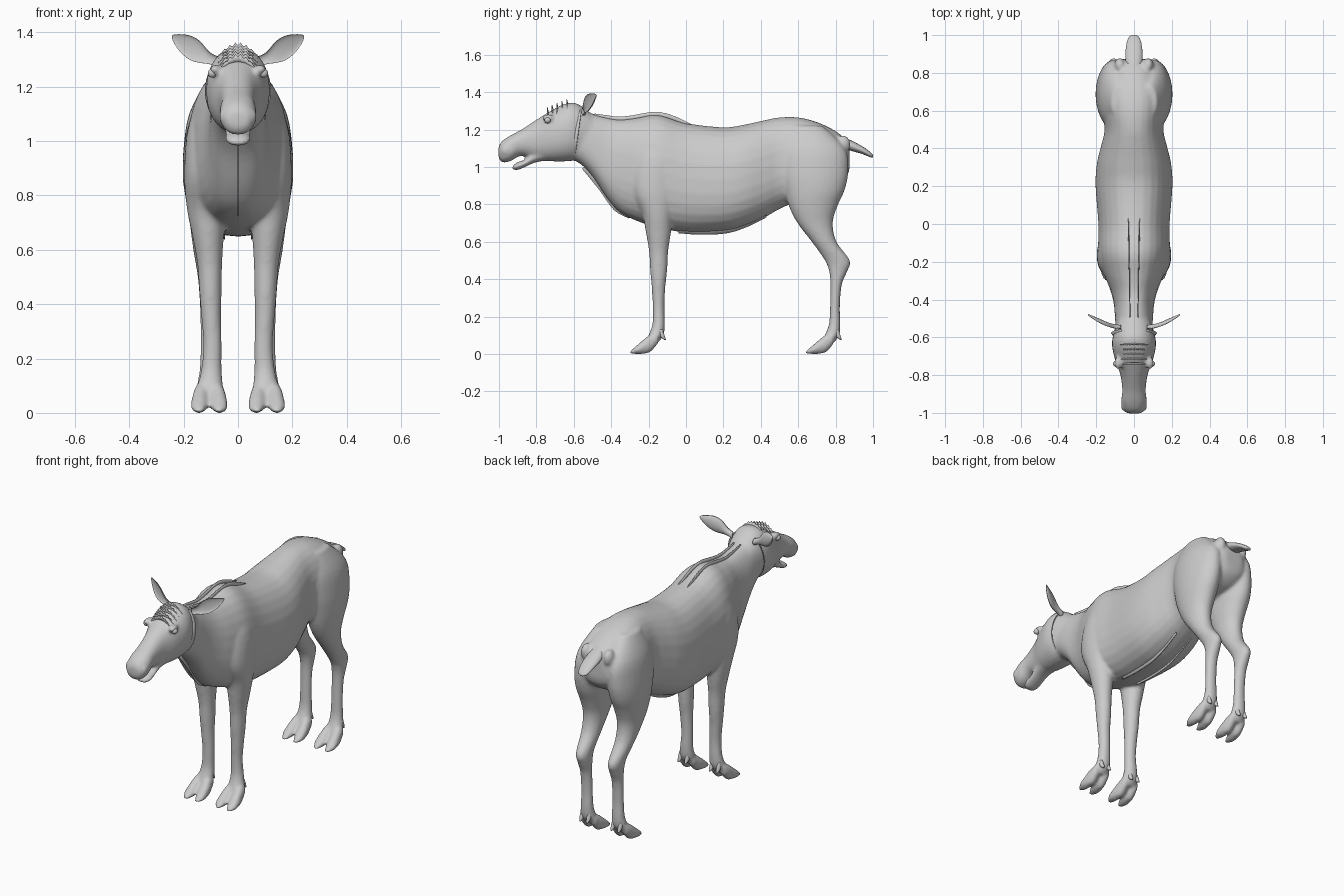
import bpy, bmesh, math
from mathutils import Vector

cube = bpy.data.objects.get("Cube")
if cube:
    bpy.data.objects.remove(cube, do_unlink=True)

grey = bpy.data.materials.new("plain grey")
grey.use_nodes = True
grey.diffuse_color = (0.6, 0.6, 0.6, 1)
grey.node_tree.nodes["Principled BSDF"].inputs["Base Color"].default_value = (0.6, 0.6, 0.6, 1)

SIDES = (1, -1)
SEGS = 28


def finish(bm, name, smooth=True):
    """Turn a bmesh into a named object with the shared material."""
    bmesh.ops.recalc_face_normals(bm, faces=bm.faces)
    mesh = bpy.data.meshes.new(name)
    bm.to_mesh(mesh)
    bm.free()
    for p in mesh.polygons:
        p.use_smooth = smooth
    mesh.materials.append(grey)
    ob = bpy.data.objects.new(name, mesh)
    bpy.context.collection.objects.link(ob)
    return ob


def resample(rows, steps=4):
    """Catmull-Rom interpolation between cross-sections."""
    out = []
    for i in range(len(rows) - 1):
        a, b, c, d = (rows[max(0, min(len(rows) - 1, i + k))] for k in (-1, 0, 1, 2))
        for s in range(steps):
            t = s / steps
            out.append([0.5 * (2 * q + (r - p) * t + (2 * p - 5 * q + 4 * r - w) * t * t
                               + (3 * q - p - 3 * r + w) * t ** 3)
                        for p, q, r, w in zip(a, b, c, d)])
    return out + [list(rows[-1])]


def loft(bm, axis, rows, side=1, power=1.0, egg=0.0, cup=0.0):
    """Rows are (position, u0, u1, v0, v1): bounds of an oval on the other two axes."""
    rings = []
    for t, u0, u1, v0, v1 in resample(rows):
        ring = []
        for k in range(SEGS):
            ang = 2 * math.pi * k / SEGS
            c, s = math.cos(ang), math.sin(ang)
            c = math.copysign(abs(c) ** power, c) * (1 - egg * s)
            s = math.copysign(abs(s) ** power, s)
            if c < 0:
                c *= 1 - cup
            co = [(u0 + u1) / 2 + c * (u1 - u0) / 2, (v0 + v1) / 2 + s * (v1 - v0) / 2]
            co.insert(axis, t)
            ring.append(bm.verts.new((co[0] * side, co[1], co[2])))
        rings.append(ring)
    for a, b in zip(rings, rings[1:]):
        for k in range(SEGS):
            n = (k + 1) % SEGS
            bm.faces.new((a[k], a[n], b[n], b[k]))
    bm.faces.new(rings[0])
    bm.faces.new(rings[-1])


def centred(rows):
    """Expand (y, bottom, top, half width) into symmetric loft rows."""
    return [(y, -w, w, lo, hi) for y, lo, hi, w in rows]


def ribbon(bm, base, tip):
    """Thin fur strip between two point rows."""
    lo = [bm.verts.new(p) for p in base]
    hi = [bm.verts.new(p) for p in tip]
    for i in range(len(lo) - 1):
        bm.faces.new((lo[i], lo[i + 1], hi[i + 1], hi[i]))


def finish_fur(bm, name):
    ob = finish(bm, name)
    mod = ob.modifiers.new("thickness", 'SOLIDIFY')
    mod.thickness = 0.004
    mod.offset = 0


# Torso and neck
body = bmesh.new()
loft(body, 1, centred([
    (-.64, 1.05, 1.31, .08), (-.57, 1.02, 1.31, .095), (-.5, .95, 1.285, .1),
    (-.42, .83, 1.265, .107), (-.35, .755, 1.255, .125), (-.26, .71, 1.265, .16),
    (-.15, .675, 1.28, .188), (0, .65, 1.235, .188), (.2, .655, 1.212, .203),
    (.32, .685, 1.228, .196), (.42, .73, 1.25, .172), (.5, .775, 1.265, .155),
    (.6, .82, 1.265, .165), (.7, .87, 1.24, .165), (.8, .9, 1.192, .13),
    (.86, .95, 1.14, .09), (.875, 1.0, 1.11, .05)]), power=.85, egg=.1)

# Head and lower jaw
loft(body, 1, centred([
    (-1.003, 1.055, 1.105, .035), (-.985, 1.025, 1.137, .056), (-.94, 1.03, 1.168, .068),
    (-.88, 1.06, 1.2, .062), (-.8, 1.04, 1.252, .072), (-.72, 1.03, 1.302, .1),
    (-.64, 1.03, 1.34, .117), (-.58, 1.04, 1.338, .108), (-.5, 1.08, 1.28, .085)]), power=.9)
loft(body, 1, centred([
    (-.928, .985, 1.005, .028), (-.9, .983, 1.027, .047), (-.86, 1.0, 1.04, .047),
    (-.8, 1.025, 1.09, .052), (-.7, 1.04, 1.13, .07)]))

FRONT_LEG = [
    (1.2, .05, .13, -.2, -.07), (1.05, .04, .184, -.27, -.04), (.88, .035, .198, -.29, -.04),
    (.75, .043, .188, -.235, -.07), (.65, .052, .168, -.215, -.08), (.55, .058, .15, -.198, -.095),
    (.45, .06, .143, -.192, -.1), (.36, .062, .136, -.184, -.11), (.25, .06, .128, -.178, -.115),
    (.16, .06, .136, -.18, -.113), (.1, .055, .148, -.2, -.12), (.06, .06, .145, -.215, -.15)]
HIND_LEG = [
    (1.22, .04, .12, .56, .73), (1.1, .025, .18, .51, .85), (.98, .02, .2, .505, .868),
    (.88, .025, .203, .525, .85), (.79, .035, .193, .55, .81), (.7, .05, .178, .595, .785),
    (.6, .06, .165, .672, .805), (.5, .067, .148, .742, .877), (.44, .068, .143, .765, .862),
    (.37, .07, .14, .772, .833), (.25, .07, .138, .77, .823), (.16, .066, .142, .764, .826),
    (.1, .06, .15, .742, .82), (.06, .064, .147, .725, .79)]

# Legs with two long toes each
for side in SIDES:
    for leg, heel in ((FRONT_LEG, -.15), (HIND_LEG, .79)):
        loft(body, 2, leg, side)
        for x in (.073, .138):
            splay = math.copysign(.006, x - .1)
            loft(body, 1, [(heel - dy, x - w + sh, x + w + sh, lo, hi) for dy, w, lo, hi, sh in (
                (0, .02, .055, .11, 0), (.04, .028, .01, .105, 0), (.08, .031, 0, .075, splay / 2),
                (.12, .028, 0, .04, splay), (.153, .012, 0, .012, splay / 2))], side)

# Muscle and brow bulges that blend into the skin
for side in SIDES:
    for pos, size in (((.083, -.735, 1.262), (.022, .035, .02)),
                      ((.05, -.965, 1.09), (.02, .026, .03)),
                      ((.075, .84, 1.12), (.03, .04, .05))):
        made = bmesh.ops.create_uvsphere(body, u_segments=16, v_segments=10, radius=1)
        for v in made["verts"]:
            v.co = Vector((side * pos[0], pos[1], pos[2])) + Vector([a * b for a, b in zip(v.co, size)])

skin = finish(body, "body")
fuse = skin.modifiers.new("fuse parts", 'REMESH')
fuse.mode = 'VOXEL'
fuse.voxel_size = .009
fuse.use_smooth_shade = True
soften = skin.modifiers.new("soften joins", 'SMOOTH')
soften.factor = .5
soften.iterations = 8

# Tail
bm = bmesh.new()
loft(bm, 1, centred([(.78, 1.12, 1.185, .03), (.87, 1.09, 1.148, .045), (.94, 1.07, 1.112, .042),
                     (.985, 1.052, 1.08, .03), (1, 1.052, 1.064, .012)]))
finish(bm, "tail")

for side, word in zip(SIDES, ("left", "right")):
    # Cupped ear
    bm = bmesh.new()
    loft(bm, 0, [(.07, -.575, -.535, 1.27, 1.31), (.105, -.575, -.53, 1.283, 1.328),
                 (.14, -.565, -.52, 1.288, 1.368), (.175, -.55, -.505, 1.298, 1.388),
                 (.21, -.525, -.49, 1.325, 1.393), (.235, -.5, -.48, 1.36, 1.392),
                 (.243, -.488, -.477, 1.378, 1.388)], side, cup=1.5)
    finish(bm, word + "_ear")

    # Eye
    bm = bmesh.new()
    bmesh.ops.create_uvsphere(bm, u_segments=16, v_segments=10, radius=.017)
    bmesh.ops.translate(bm, verts=bm.verts, vec=(side * .094, -.74, 1.25))
    finish(bm, word + "_eye")

    # Dewclaws behind each foot
    bm = bmesh.new()
    for heel in (-.125, .815):
        for x in (.082, .128):
            loft(bm, 2, [(.075, x - .004, x + .004, heel + .01, heel + .018),
                         (.095, x - .012, x + .012, heel - .015, heel + .012),
                         (.13, x - .01, x + .01, heel - .025, heel)], side)
    finish(bm, word + "_dewclaws")

# Mane strips along the neck and withers
bm = bmesh.new()
for side in SIDES:
    line = resample([(side * .02, -.5, 1.285), (side * .022, -.35, 1.255),
                     (side * .025, -.15, 1.28), (side * .028, .02, 1.228)])
    n = len(line) - 1
    ribbon(bm, [(x, y, z - .015) for x, y, z in line],
           [(x * 1.1, y + .01, z + .016 * math.sin(math.pi * i / n)) for i, (x, y, z) in enumerate(line)])
finish_fur(bm, "mane")

# Forehead tufts: jagged arcs across the skull
bm = bmesh.new()
for i in range(5):
    y = -.63 - i * .026
    top, width = 1.34 - i * .0105, .117 - i * .004
    arc = [(x / 100, top - .15 + .15 * math.sqrt(1 - (x / 100 / width) ** 2)) for x in range(-8, 9)]
    ribbon(bm, [(x, y, z - .012) for x, z in arc],
           [(x, y - .008, z + (.025 if k % 2 else .012) * (1 - abs(x) * 10)) for k, (x, z) in enumerate(arc)])
finish_fur(bm, "forehead_tufts")

# Cheek ruff around the back of the head
bm = bmesh.new()
for side in SIDES:
    arc = [math.radians(a) for a in range(-65, 56, 10)]
    ribbon(bm, [(side * .1 * math.cos(a), -.605 + .03 * math.sin(a), 1.185 + .14 * math.sin(a)) for a in arc],
           [(side * .12 * math.cos(a), -.575 + .02 * math.sin(a), 1.185 + .148 * math.sin(a)) for a in arc])
finish_fur(bm, "cheek_ruff")

# Belly fringe and chest fringe
bm = bmesh.new()
for side in SIDES:
    line = resample([(-.04, .66), (.08, .652), (.22, .66), (.33, .695), (.43, .745)])
    ribbon(bm, [(side * .06, y, z + .03) for y, z in line], [(side * .05, y, z - .014) for y, z in line])
finish_fur(bm, "belly_fringe")
bm = bmesh.new()
line = resample([(-.55, 1.0), (-.46, .89), (-.38, .78), (-.3, .735)])
ribbon(bm, [(0, y + .02, z + .02) for y, z in line], [(0, y - .006, z - .01) for y, z in line])
finish_fur(bm, "chest_fringe")
